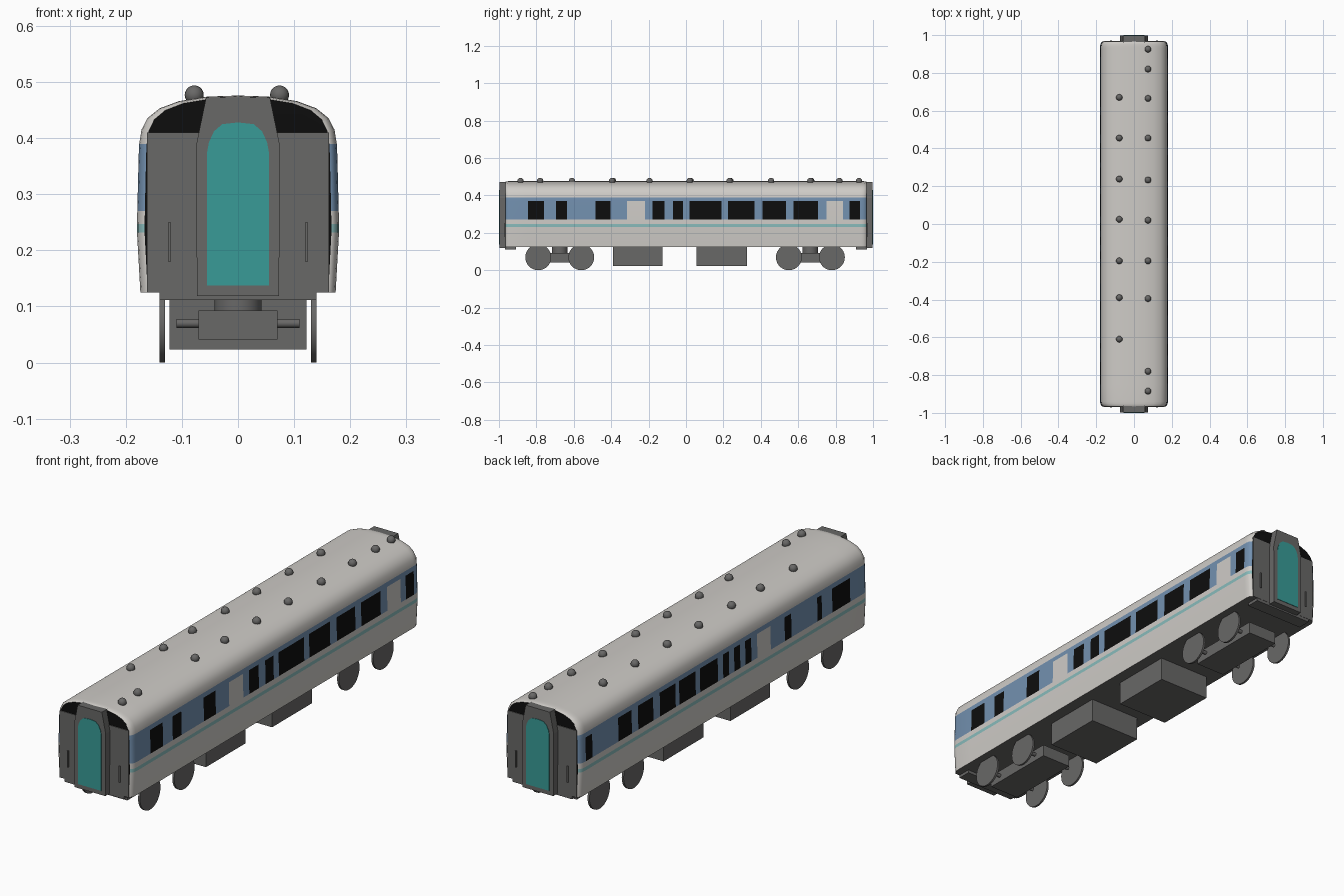
import bpy, bmesh, math
from mathutils import Matrix

if "Cube" in bpy.data.objects:
    bpy.data.objects.remove(bpy.data.objects["Cube"])


def mat(name, r, g, b):
    m = bpy.data.materials.new(name)
    m.diffuse_color = (r, g, b, 1)
    m.use_nodes = True
    m.node_tree.nodes["Principled BSDF"].inputs["Base Color"].default_value = m.diffuse_color
    return m


CREAM = mat("warm_white", 0.62, 0.60, 0.57)
BLUE = mat("band_blue", 0.17, 0.28, 0.43)
STRIPE = mat("pale_teal", 0.25, 0.50, 0.50)
BLACK = mat("window_black", 0.004, 0.004, 0.004)
GREY = mat("dark_grey", 0.14, 0.138, 0.135)
TEAL = mat("door_teal", 0.04, 0.33, 0.31)


def finish(name, bm, mats, smooth=False):
    bmesh.ops.recalc_face_normals(bm, faces=bm.faces)
    me = bpy.data.meshes.new(name)
    bm.to_mesh(me)
    bm.free()
    ob = bpy.data.objects.new(name, me)
    bpy.context.collection.objects.link(ob)
    for m in mats:
        me.materials.append(m)
    if smooth:
        bpy.ops.object.select_all(action='DESELECT')
        ob.select_set(True)
        bpy.context.view_layer.objects.active = ob
        bpy.ops.object.shade_smooth_by_angle(angle=math.radians(35))
    return ob


def box(name, x0, x1, y0, y1, z0, z1, m=GREY):
    bm = bmesh.new()
    bmesh.ops.create_cube(bm, size=1, matrix=Matrix.Translation(((x0 + x1) / 2, (y0 + y1) / 2, (z0 + z1) / 2))
                          @ Matrix.Diagonal((x1 - x0, abs(y1 - y0), z1 - z0, 1)))
    return finish(name, bm, [m])


def cylinder(name, loc, r, depth, axis='Z', seg=32):
    bm = bmesh.new()
    rot = Matrix.Rotation(math.pi / 2, 4, 'Y') if axis == 'X' else Matrix()
    bmesh.ops.create_cone(bm, cap_ends=True, segments=seg, radius1=r, radius2=r, depth=depth,
                          matrix=Matrix.Translation(loc) @ rot)
    return finish(name, bm, [GREY], True)


def prism(name, half, y0, y1, m):
    """Mirror a half outline of (x, z) points and extrude it along y."""
    pts = half + [(-x, z) for x, z in reversed(half) if x > 0]
    bm = bmesh.new()
    f = bm.faces.new([bm.verts.new((x, y0, z)) for x, z in pts])
    new = bmesh.ops.extrude_face_region(bm, geom=[f])['geom']
    bmesh.ops.translate(bm, vec=(0, y1 - y0, 0), verts=[v for v in new if isinstance(v, bmesh.types.BMVert)])
    return finish(name, bm, [m])


# Body shell: a cross-section lofted along y, painted by height and window position
half = [(.174, .125), (.180, .232), (.180, .247), (.1795, .27), (.177, .37), (.176, .39), (.172, .415),
        (.161, .436), (.140, .453), (.105, .466), (.055, .474), (0, .476)]
profile = half + [(-x, z) for x, z in reversed(half[:-1])]

right_windows = [(-.845, -.76), (-.695, -.635), (-.485, -.405), (-.18, -.115), (-.07, -.015), (.02, .19),
                 (.225, .365), (.41, .535), (.575, .705), (.875, .93)]
left_windows = [(-.85, -.73), (-.66, -.63), (-.455, -.41), (-.185, -.145), (-.11, -.07), (-.035, .005),
                (.04, .16), (.19, .30), (.325, .43), (.475, .577), (.62, .71), (.885, .93)]
right_doors = [(-.315, -.22), (.75, .84)]
left_doors = [(-.315, -.225)]

# Rounded ends: (y, width factor, roof height factor)
ends = [(.966, .925, .955), (.962, .96, .98), (.952, .988, .995)]
cuts = sorted({y for w in right_windows + left_windows + right_doors + left_doors for y in w} | {-.94, .94})
stations = [(-y, a, b) for y, a, b in ends] + [(y, 1, 1) for y in cuts] + list(reversed(ends))


def inside(y, spans):
    return any(a < y < b for a, b in spans)


bm = bmesh.new()
rings = []
for y, sx, sz in stations:
    rings.append([bm.verts.new((x * sx, y, z if z < .38 else .38 + (z - .38) * sz)) for x, z in profile])
n = len(profile)
for a, b in zip(rings, rings[1:]):
    for i in range(n):
        j = (i + 1) % n
        f = bm.faces.new((a[i], a[j], b[j], b[i]))
        c = f.calc_center_median()
        wins, doors = (right_windows, right_doors) if c.x > 0 else (left_windows, left_doors)
        if i == n - 1:
            f.material_index = 4
        elif .232 < c.z < .247:
            f.material_index = 2
        elif .27 < c.z < .39:
            f.material_index = 1
            if c.z < .37:
                f.material_index = 3 if inside(c.y, wins) else 0 if inside(c.y, doors) else 1
for ring in (rings[0], rings[-1]):
    bm.faces.new(ring).material_index = 3
finish("car_body", bm, [CREAM, BLUE, STRIPE, BLACK, GREY], True)

# End walls, gangways, doors, handrails and end sills
arch = [(.055, .137), (.055, .375), (.052, .392), (.043, .412), (.028, .425), (0, .428)]
for s, tag in ((-1, "front"), (1, "back")):
    box(tag + "_end_wall", -.162, .162, s * .955, s * .969, .125, .41)
    box(tag + "_end_sill", -.14, .14, s * .91, s * .968, .112, .126)
    prism(tag + "_gangway", [(.073, .119), (.075, .385), (.057, .472)], s * .93, s * .998, GREY)
    prism(tag + "_gangway_door", arch, s * .99, s * 1.0, TEAL)
    for x in (-.122, .122):
        box(tag + "_handrail", x - .003, x + .003, s * .965, s * .974, .18, .25)

# Roof vents
vents = [(.074, y) for y in (.925, .82, .665, .455, .233, .02, -.195, -.395, -.78, -.885)]
vents += [(-.078, y) for y in (.67, .455, .238, .025, -.195, -.39, -.61)]
for x, y in vents:
    bm = bmesh.new()
    bmesh.ops.create_uvsphere(bm, u_segments=16, v_segments=10, radius=.017,
                              matrix=Matrix.Translation((x, y, .477)))
    finish("roof_vent", bm, [GREY], True)

# Underfloor equipment boxes
box("equipment_box_front", -.122, .122, -.39, -.125, .023, .126)
box("equipment_box_back", -.122, .122, .055, .325, .023, .126)

# Bogies: frame, pivot, axles and wheels
for yc in (-.675, .665):
    box("bogie_frame", -.07, .07, yc - .17, yc + .17, .041, .093)
    cylinder("bogie_pivot", (0, yc, .109), .042, .034)
    for dy in (-.115, .115):
        cylinder("axle", (0, yc + dy, .07), .008, .22, 'X', 12)
        for x in (-.135, .135):
            cylinder("wheel", (x, yc + dy, .069), .069, .009, 'X', 40)
